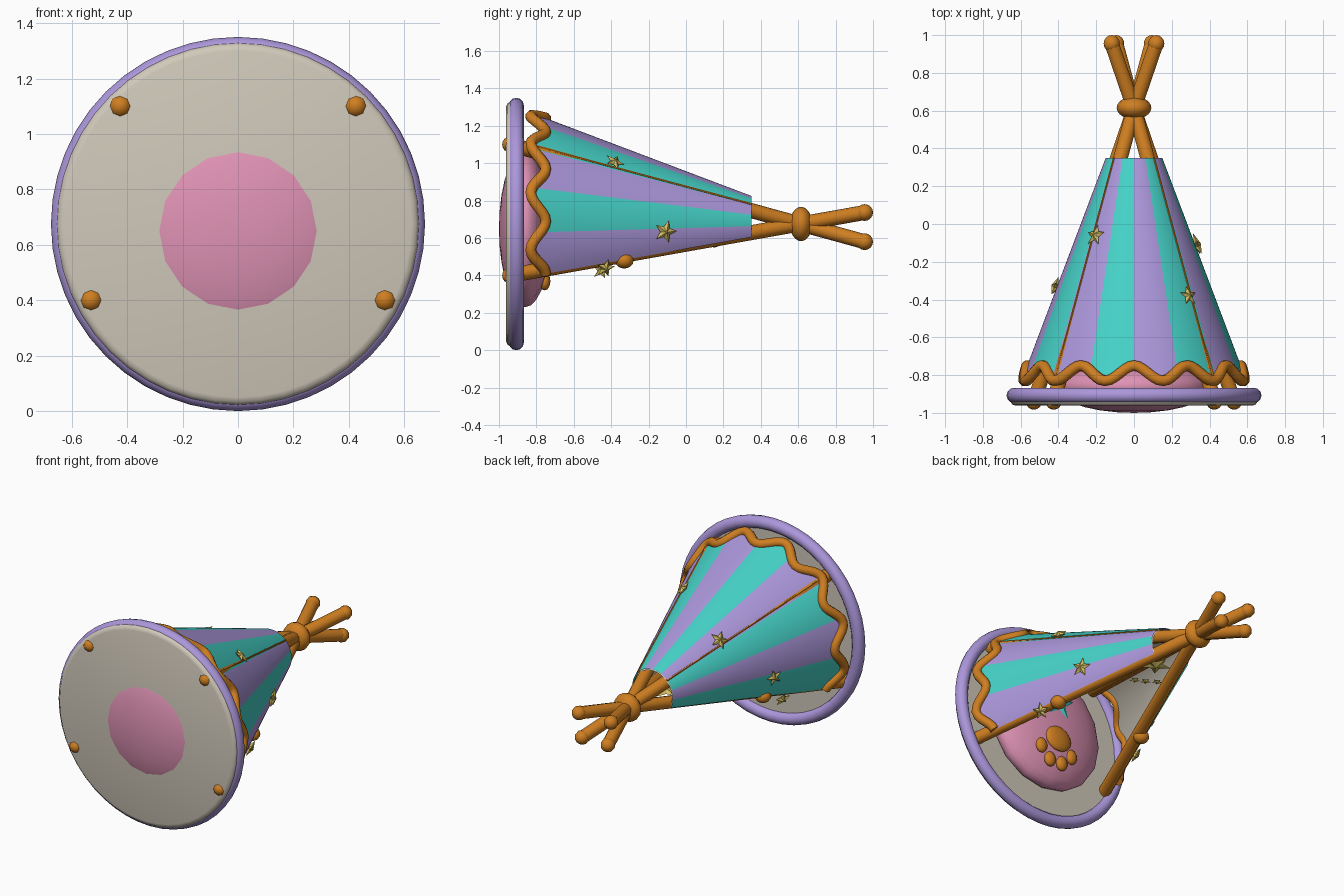
import bpy, bmesh, math
from mathutils import Vector, Matrix

if "Cube" in bpy.data.objects:
    bpy.data.objects.remove(bpy.data.objects["Cube"])

CZ = 0.675                      # height of the tent axis, which runs along y
A0, A1 = math.radians(-28), math.radians(208)   # fabric sweep around the axis
STRIPES, STEPS = 10, 8


def mat(name, rgb):
    m = bpy.data.materials.new(name)
    m.diffuse_color = (*rgb, 1)
    m.use_nodes = True
    m.node_tree.nodes["Principled BSDF"].inputs["Base Color"].default_value = m.diffuse_color
    return m


ORANGE = mat("orange wood", (0.62, 0.21, 0.015))
LAVENDER = mat("lavender", (0.41, 0.31, 0.71))
TEAL = mat("teal", (0.06, 0.64, 0.57))
CREAM = mat("cream", (0.63, 0.58, 0.49))
PINK = mat("pink", (0.74, 0.29, 0.46))
GOLD = mat("gold", (0.66, 0.51, 0.12))


def finish(name, bm, mats, angle=40):
    me = bpy.data.meshes.new(name)
    bm.to_mesh(me)
    bm.free()
    ob = bpy.data.objects.new(name, me)
    bpy.context.collection.objects.link(ob)
    for m in mats:
        me.materials.append(m)
    if angle:
        bpy.context.view_layer.objects.active = ob
        ob.select_set(True)
        bpy.ops.object.shade_smooth_by_angle(angle=math.radians(angle))
        ob.select_set(False)
    return ob


def ball(name, loc, size, m, seg=16, rings=10, axis_y=False):
    bm = bmesh.new()
    bmesh.ops.create_uvsphere(bm, u_segments=seg, v_segments=rings, radius=1)
    if axis_y:
        bmesh.ops.rotate(bm, verts=bm.verts, matrix=Matrix.Rotation(math.pi / 2, 3, 'X'))
    bmesh.ops.scale(bm, verts=bm.verts, vec=size)
    bmesh.ops.translate(bm, verts=bm.verts, vec=loc)
    return finish(name, bm, [m], 80)


def rod(name, a, b, r, m, seg=8):
    a, b = Vector(a), Vector(b)
    bm = bmesh.new()
    bmesh.ops.create_cone(bm, cap_ends=True, segments=seg, radius1=r, radius2=r,
                          depth=(b - a).length)
    rot = (b - a).to_track_quat('Z', 'Y').to_matrix().to_4x4()
    bm.transform(Matrix.Translation((a + b) / 2) @ rot)
    return finish(name, bm, [m], 50)


def star(name, loc, normal, up, R, m, thick=0.018):
    """Puffed five-point star."""
    n = Vector(normal).normalized()
    u = (Vector(up) - n * Vector(up).dot(n)).normalized()
    s = u.cross(n)
    loc = Vector(loc)
    bm = bmesh.new()
    rim = []
    for i in range(10):
        a = i * math.pi / 5
        r = R if i % 2 == 0 else R * 0.45
        rim.append(bm.verts.new(loc + u * math.cos(a) * r + s * math.sin(a) * r))
    for side in (1, -1):
        c = bm.verts.new(loc + n * thick * side)
        for i in range(10):
            bm.faces.new((c, rim[i], rim[(i + 1) % 10]))
    bmesh.ops.recalc_face_normals(bm, faces=bm.faces)
    return finish(name, bm, [m], 0)


def cone_r(y):
    return 0.15 + 0.45 * (0.35 - y) / 1.19


def on_cone(a, y, off=0.0):
    r = cone_r(y) + off
    return Vector((r * math.cos(a), y, CZ + r * math.sin(a)))


def hem(a):
    return -0.79 + 0.04 * math.cos((a - A0) / (A1 - A0) * 16 * math.pi)


# fabric cone: striped outside, plain lining inside
def fabric(name, off, mats, flip):
    bm = bmesh.new()
    n, rows = STRIPES * STEPS, 5
    grid = []
    for i in range(n + 1):
        a = A0 + (A1 - A0) * i / n
        grid.append([bm.verts.new(on_cone(a, 0.35 + (hem(a) - 0.35) * j / rows, off))
                     for j in range(rows + 1)])
    for i in range(n):
        for j in range(rows):
            q = [grid[i][j], grid[i + 1][j], grid[i + 1][j + 1], grid[i][j + 1]]
            f = bm.faces.new(q[::-1] if flip else q)
            f.material_index = (i // STEPS) % len(mats)
    bm.normal_update()
    f = bm.faces[0] if not hasattr(bm.faces, "ensure_lookup_table") else None
    bm.faces.ensure_lookup_table()
    f = bm.faces[0]
    c = f.calc_center_median()
    outward = f.normal.dot(Vector((c.x, 0, c.z - CZ))) > 0
    if outward == flip:
        bmesh.ops.reverse_faces(bm, faces=bm.faces)
    return finish(name, bm, mats, 60)


fabric("striped_fabric", 0.0, [LAVENDER, TEAL], False)
fabric("fabric_lining", -0.008, [CREAM], True)

# wavy hem trim swept along the fabric edge
cu = bpy.data.curves.new("hem_trim", 'CURVE')
cu.dimensions = '3D'
cu.bevel_depth = 0.03
cu.bevel_resolution = 2
cu.use_fill_caps = True
sp = cu.splines.new('POLY')
N = 96
sp.points.add(N)
for i in range(N + 1):
    a = A0 + (A1 - A0) * i / N
    sp.points[i].co = (*on_cone(a, hem(a)), 1)
sp.use_smooth = True
cu.materials.append(ORANGE)
bpy.context.collection.objects.link(bpy.data.objects.new("hem_trim", cu))

# base board with rounded edge, lathed about the axis
prof = [(0, -0.962), (0.625, -0.962), (0.642, -0.957), (0.652, -0.945),
        (0.655, -0.93), (0.65, -0.9), (0, -0.9)]
bm = bmesh.new()
vs = [bm.verts.new((r, y, CZ)) for r, y in prof]
es = [bm.edges.new(p) for p in zip(vs, vs[1:])]
bmesh.ops.spin(bm, geom=vs + es, cent=(0, 0, CZ), axis=(0, 1, 0),
               angle=2 * math.pi, steps=48)
bmesh.ops.remove_doubles(bm, verts=bm.verts, dist=1e-4)
bmesh.ops.recalc_face_normals(bm, faces=bm.faces)
finish("base_board", bm, [CREAM], 40)

# rolled rim around the board
bpy.ops.mesh.primitive_torus_add(major_segments=48, minor_segments=12, major_radius=0.635,
                                 minor_radius=0.04, location=(0, -0.907, CZ),
                                 rotation=(math.pi / 2, 0, 0))
rim = bpy.context.object
rim.name = "base_rim"
rim.data.materials.append(LAVENDER)
bpy.ops.object.shade_smooth()
rim.select_set(False)

# four crossing poles with rounded ends, and the knot that ties them
for side, tag in ((1, "right"), (-1, "left")):
    for lvl, x, z in (("upper", 0.425, 1.10), ("lower", 0.53, 0.40)):
        foot = Vector((side * x, -0.94, z))
        knot = Vector((0, 0.61, CZ))
        tip = knot + (knot - foot) * (0.345 / 1.55)
        rod(f"{lvl}_pole_{tag}", foot, tip, 0.04, ORANGE, 10)
        ball(f"{lvl}_pole_foot_{tag}", foot, (0.043,) * 3, ORANGE, 8, 8, True)
        ball(f"{lvl}_pole_tip_{tag}", tip, (0.045,) * 3, ORANGE, 10, 8, True)
    # seam over the upper pole, and toggle on the lower pole
    sa = math.pi / 2 - side * math.pi / 4
    rod(f"seam_{tag}", on_cone(sa, 0.35), on_cone(sa, -0.8), 0.006, ORANGE, 6)
    ball(f"toggle_{tag}", (side * 0.335, -0.33, 0.48), (0.05, 0.05, 0.043), ORANGE, 12, 8)
ball("knot", (0, 0.615, CZ), (0.092, 0.06, 0.092), ORANGE, 16, 10, True)

# cushion against the board
ball("cushion", (0, -0.86, 0.65), (0.42, 0.14, 0.42), PINK, 16, 14, True)

# paw motif on the cushion
ball("paw_pad", (0, -0.73, 0.52), (0.10, 0.03, 0.085), ORANGE, 14, 8)
for x, z, y in ((0.12, 0.44, -0.75), (0.047, 0.37, -0.755),
                (-0.047, 0.37, -0.755), (-0.12, 0.44, -0.75)):
    ball("paw_toe", (x, y, z), (0.042, 0.03, 0.05), ORANGE, 12, 8)
star("cushion_star", (0, -0.722, 0.78), (0, 1, 0), (0, 0, 1), 0.12, TEAL, 0.02)

# stars sewn on the outside of the fabric
for deg, y, R in ((49, -0.38, 0.055), (130, -0.06, 0.06), (-7, -0.11, 0.065),
                  (-31, -0.43, 0.055), (187, -0.33, 0.055), (212, -0.45, 0.055)):
    a = math.radians(deg)
    n = Vector((math.cos(a), 0.378, math.sin(a)))
    star("fabric_star", on_cone(a, y, 0.014), n, (0, 1, 0), R, GOLD, 0.02)

# hanging stars inside the peak
star("peak_star", (0, 0.21, 0.63), (0, 0, 1), (0, 1, 0), 0.10, GOLD, 0.02)
for x, y in ((0.06, 0.08), (0.0, 0.11), (-0.06, 0.15)):
    star("small_peak_star", (x, y, 0.56), (0, 0, 1), (0, 1, 0), 0.035, GOLD, 0.012)
